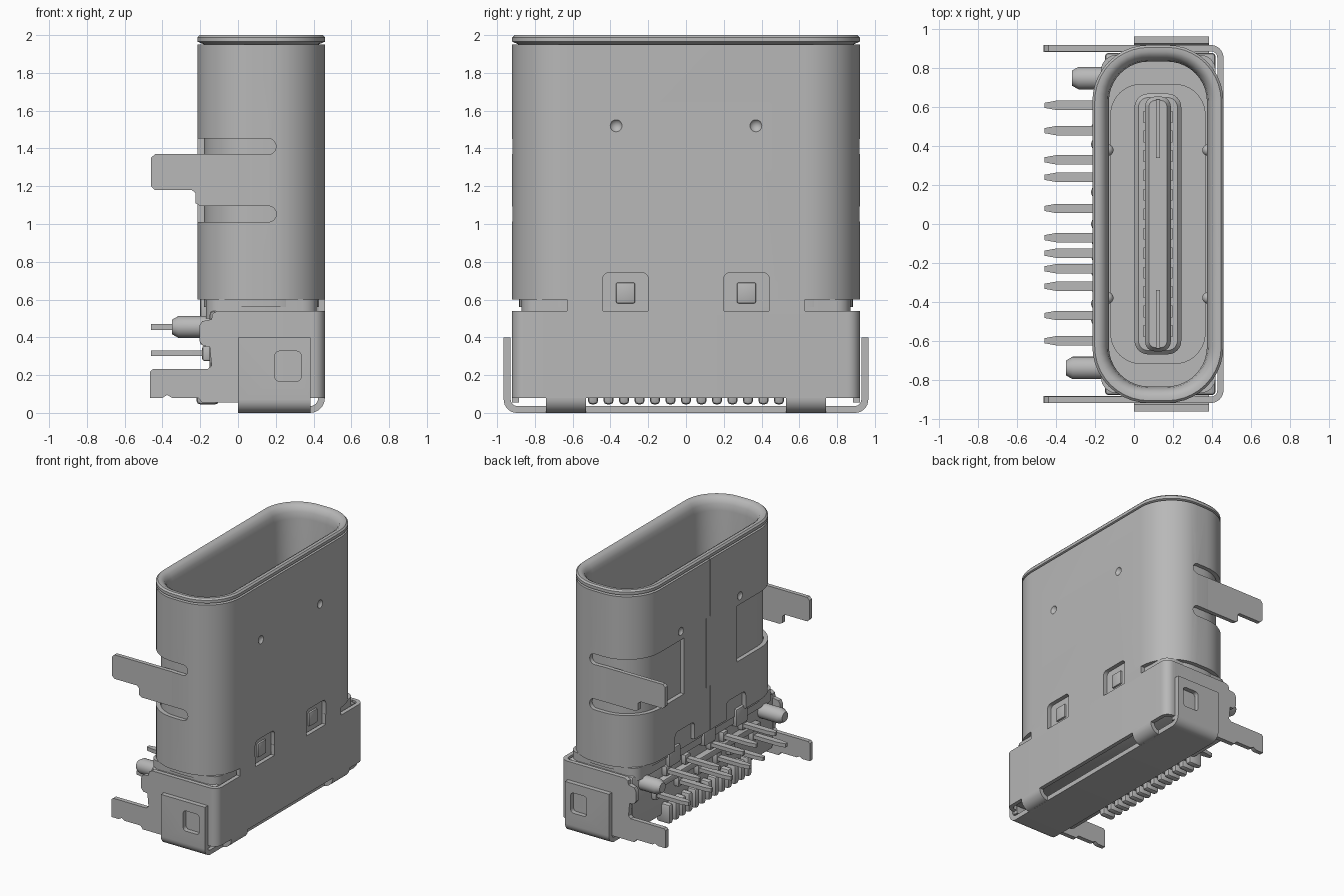
import bpy, bmesh, math
from mathutils import Vector

if "Cube" in bpy.data.objects:
    bpy.data.objects.remove(bpy.data.objects["Cube"])

metal = bpy.data.materials.new("connector grey")
metal.use_nodes = True
GREY = (0.48, 0.48, 0.48, 1)
metal.diffuse_color = GREY
metal.node_tree.nodes["Principled BSDF"].inputs["Base Color"].default_value = GREY


def finish(name, bm):
    bmesh.ops.recalc_face_normals(bm, faces=bm.faces)
    mesh = bpy.data.meshes.new(name)
    bm.to_mesh(mesh)
    bm.free()
    mesh.materials.append(metal)
    ob = bpy.data.objects.new(name, mesh)
    bpy.context.collection.objects.link(ob)
    return ob


def loft(name, rings, cyclic=False):
    bm = bmesh.new()
    loops = [[bm.verts.new(p) for p in ring] for ring in rings]
    n = len(loops[0])
    pairs = list(zip(loops, loops[1:]))
    if cyclic:
        pairs.append((loops[-1], loops[0]))
    else:
        bm.faces.new(loops[0])
        bm.faces.new(loops[-1])
    for a, b in pairs:
        for i in range(n):
            j = (i + 1) % n
            bm.faces.new((a[i], a[j], b[j], b[i]))
    return finish(name, bm)


def prism(name, pts, axis, a, b):
    place = {"x": lambda u, v, w: (w, u, v),
             "y": lambda u, v, w: (u, w, v),
             "z": lambda u, v, w: (u, v, w)}[axis]
    return loft(name, [[place(u, v, w) for u, v in pts] for w in (a, b)])


def box(name, xs, ys, zs, bevel=0):
    bm = bmesh.new()
    bmesh.ops.create_cube(bm, size=1)
    for v in bm.verts:
        v.co = Vector([(r[0] + r[1]) / 2 + c * (r[1] - r[0])
                       for c, r in zip(v.co, (xs, ys, zs))])
    if bevel:
        bmesh.ops.bevel(bm, geom=bm.edges[:], offset=bevel, segments=2,
                        profile=0.5, affect='EDGES')
    return finish(name, bm)


def ball(name, x, y, z, r):
    bm = bmesh.new()
    bmesh.ops.create_uvsphere(bm, u_segments=16, v_segments=10, radius=r)
    bmesh.ops.translate(bm, verts=bm.verts, vec=(x, y, z))
    return finish(name, bm)


def arc(cx, cy, r, start, end, n=8):
    return [(cx + r * math.cos(math.radians(start + (end - start) * i / n)),
             cy + r * math.sin(math.radians(start + (end - start) * i / n)))
            for i in range(n + 1)]


def rounded(cx, cy, hx, hy, r, n=10):
    pts = []
    for sx, sy, a in ((1, 1, 0), (-1, 1, 90), (-1, -1, 180), (1, -1, 270)):
        pts += arc(cx + sx * (hx - r), cy + sy * (hy - r), r, a, a + 90, n)
    return pts


def u_strip(half, base, top, r, t):
    def side(h, b, rad):
        return ([(-h, top)] + arc(-h + rad, b + rad, rad, 180, 270)
                + arc(h - rad, b + rad, rad, 270, 360) + [(h, top)])
    return side(half, base, r) + side(half - t, base + t, r - t)[::-1]


def cut(ob, cutters):
    for c in cutters:
        c.hide_render = True
        m = ob.modifiers.new("cut", 'BOOLEAN')
        m.operation = 'DIFFERENCE'
        m.solver = 'EXACT'
        m.object = c
        bpy.context.view_layer.objects.active = ob
        bpy.ops.object.modifier_apply(modifier=m.name)
        bpy.data.objects.remove(c)


CX = 0.123


def shell_ring(inset, z):
    return [(x, y, z) for x, y in
            rounded(CX, 0, 0.337 - inset, 0.92 - inset, 0.29 - inset)]


# Deep drawn inner shell with rolled rim and closed floor
loft("inner_shell", [shell_ring(i, z) for i, z in (
    (0.035, 0.56), (0.035, 1.95), (0.0, 1.965), (0.0, 1.988), (0.012, 2.0),
    (0.035, 2.0), (0.06, 1.985), (0.078, 1.95), (0.085, 1.9), (0.085, 0.74))])

# Wrapped outer shell with openings
outer = loft("outer_shell", [shell_ring(i, z) for i, z in (
    (0, 0.6), (0, 1.95), (0.033, 1.95), (0.033, 0.6))], cyclic=True)
slots = ([(-0.3, 1.01)] + arc(0.16, 1.053, 0.043, -90, 90) + [(0.06, 1.096), (0.06, 1.37)]
         + arc(0.16, 1.41, 0.042, -90, 90) + [(-0.3, 1.452)])
cutters = [box("seam_cutter", (-0.3, -0.17), (-0.004, 0.004), (1.5, 2)),
           box("seam_cutter", (-0.3, -0.17), (0.05, 0.058), (0.95, 1.5)),
           box("seam_cutter", (-0.3, -0.17), (-0.004, 0.004), (0.5, 0.95))]
for s in (-1, 1):
    cutters.append(prism("slot_cutter", slots, "y", s * 0.33, s * 1.0))
    for x in (-0.235, 0.48):
        cutters.append(ball("dimple_cutter", x, s * 0.37, 1.52, 0.038))
    for x0, x1 in ((0.39, 0.5), (-0.3, -0.15)):
        cutters.append(prism("window_cutter", rounded(s * 0.32, 0.63, 0.122, 0.112, 0.035, 4),
                             "x", x0, x1))
cut(outer, cutters)

# Shell legs, latch tabs and inner bumps on both ends
leg = [(0.09, 1.096), (-0.2, 1.096), (-0.225, 1.11), (-0.225, 1.165), (-0.245, 1.18),
       (-0.44, 1.18), (-0.46, 1.2), (-0.46, 1.35), (-0.44, 1.37), (0.09, 1.37)]
for s in (-1, 1):
    prism("shell_leg", leg, "y", s * 0.887, s * 0.919)
    box("latch_tab", (0.405, 0.44), sorted((s * 0.27, s * 0.37)), (0.58, 0.69), 0.008)
    box("bridge", (0.427, 0.46), sorted((s * 0.44, s * 0.63)), (0.52, 0.62))
    for x in (-0.135, 0.381):
        ball("inner_bump", x, s * 0.38, 1.52, 0.03)
box("bridge_middle", (0.427, 0.46), (-0.2, 0.2), (0.52, 0.62))

# Tongue, collar, contacts and latch plate edges
prism("cavity_ledge", rounded(CX, 0, 0.245, 0.72, 0.16), "z", 0.7, 0.82)
loft("tongue_collar", [[(x, y, z) for x, y in rounded(CX, 0, 0.12 - i, 0.67 - i, 0.07 - i)]
                       for i, z in ((0, 0.74), (0, 1.0), (0.02, 1.02))])
loft("tongue", [[(x, y, z) for x, y in rounded(CX, 0, 0.066 - i, 0.655 - i, 0.05 - i, 4)]
                for i, z in ((0, 0.74), (0, 1.65), (0.02, 1.68))])
for i in range(12):
    y = (i - 5.5) * 0.1
    for s in (-1, 1):
        box("tongue_contact", sorted((CX + s * 0.06, CX + s * 0.074)),
            (y - 0.03, y + 0.03), (0.8, 1.6))
for s in (-1, 1):
    box("tongue_rib", (CX - 0.01, CX + 0.01), sorted((s * 0.34, s * 0.64)), (1.6, 1.688))

# Plastic base with shoulder
box("base_body", (-0.15, 0.42), (-0.88, 0.88), (0.1, 0.54), 0.02)
prism("base_shoulder", rounded(0.125, 0, 0.295, 0.87, 0.08, 4), "z", 0.5, 0.6)
box("rear_rail", (-0.2, -0.1), (-0.66, 0.66), (0.36, 0.41), 0.01)
for y in (-0.42, -0.02, 0.42):
    box("rear_key", (-0.2, -0.1), (y - 0.07, y + 0.07), (0.48, 0.62), 0.01)


def peg(y, tip):
    rings = []
    for x, r in ((-0.1, 0.058), (tip + 0.035, 0.058), (tip, 0.038)):
        rings.append([(x, y + u, 0.455 + v) for u, v in arc(0, 0, r, 0, 360, 24)[:-1]])
    loft("locating_peg", rings)


peg(0.75, -0.32)
peg(-0.74, -0.35)

# Two rows of tapered terminal pins
for i, y in enumerate((0.61, 0.48, 0.33, 0.24, 0.08, -0.07,
                       -0.15, -0.23, -0.32, -0.47, -0.6)):
    z = 0.455 if i % 2 else 0.315
    outline = [(-0.1, y - 0.024), (-0.4, y - 0.024), (-0.46, y - 0.013),
               (-0.46, y + 0.013), (-0.4, y + 0.024), (-0.1, y + 0.024)]
    prism("terminal_pin", outline, "z", z - 0.015, z + 0.015)
    box("pin_root", (-0.19, -0.13), (y - 0.033, y + 0.033), (z - 0.04, z + 0.04), 0.012)

# Row of contact tails under the base
for i in range(13):
    y = (i - 6) * 0.082
    box("contact_tail", (-0.22, -0.1), (y - 0.027, y + 0.027), (0.045, 0.2), 0.02)

# Cover wrapped round the base, its end plates and legs
prism("cover_wrap", [(-d, y) for y, d in u_strip(0.92, -0.46, -0.2, 0.065, 0.032)],
      "z", 0.08, 0.54)
plate = [(0.38, 0.54), (-0.11, 0.54), (-0.135, 0.525), (-0.14, 0.495), (-0.19, 0.485),
         (-0.205, 0.46), (-0.205, 0.38), (-0.185, 0.355), (-0.15, 0.35), (-0.14, 0.25),
         (-0.16, 0.232), (-0.45, 0.232), (-0.465, 0.22), (-0.465, 0.08), (-0.4, 0.08),
         (-0.375, 0.095), (-0.35, 0.08), (-0.21, 0.08), (-0.19, 0.055), (0.38, 0.055)]
for s in (-1, 1):
    end = prism("end_plate", plate, "y", s * 0.885, s * 0.92)
    cut(end, [box("catch_cutter", (0.21, 0.32), sorted((s * 0.8, s * 1)), (0.195, 0.305))])

# Bottom clip folded up over both ends
clip = prism("bottom_clip", u_strip(0.965, 0, 0.4, 0.07, 0.037), "x", 0.0, 0.385)
cut(clip, [prism("clip_window_cutter", rounded(0.265, 0.247, 0.07, 0.08, 0.025, 4),
                 "y", s * 0.91, s * 1.1) for s in (-1, 1)])

# Folded straps joining the clip to the cover
fold = ([(0.36, 0.0)] + arc(0.38, 0.08, 0.08, 270, 360) + [(0.46, 0.1), (0.425, 0.1)]
        + arc(0.38, 0.08, 0.045, 360, 270) + [(0.36, 0.035)])
for s in (-1, 1):
    prism("fold_strap", fold, "y", s * 0.53, s * 0.74)

# Smooth shading with crisp edges
bpy.ops.object.select_all(action='DESELECT')
for ob in bpy.context.collection.objects:
    if ob.type == 'MESH' and metal.name in ob.data.materials:
        ob.select_set(True)
        bpy.context.view_layer.objects.active = ob
bpy.ops.object.shade_smooth_by_angle(angle=math.radians(32))
